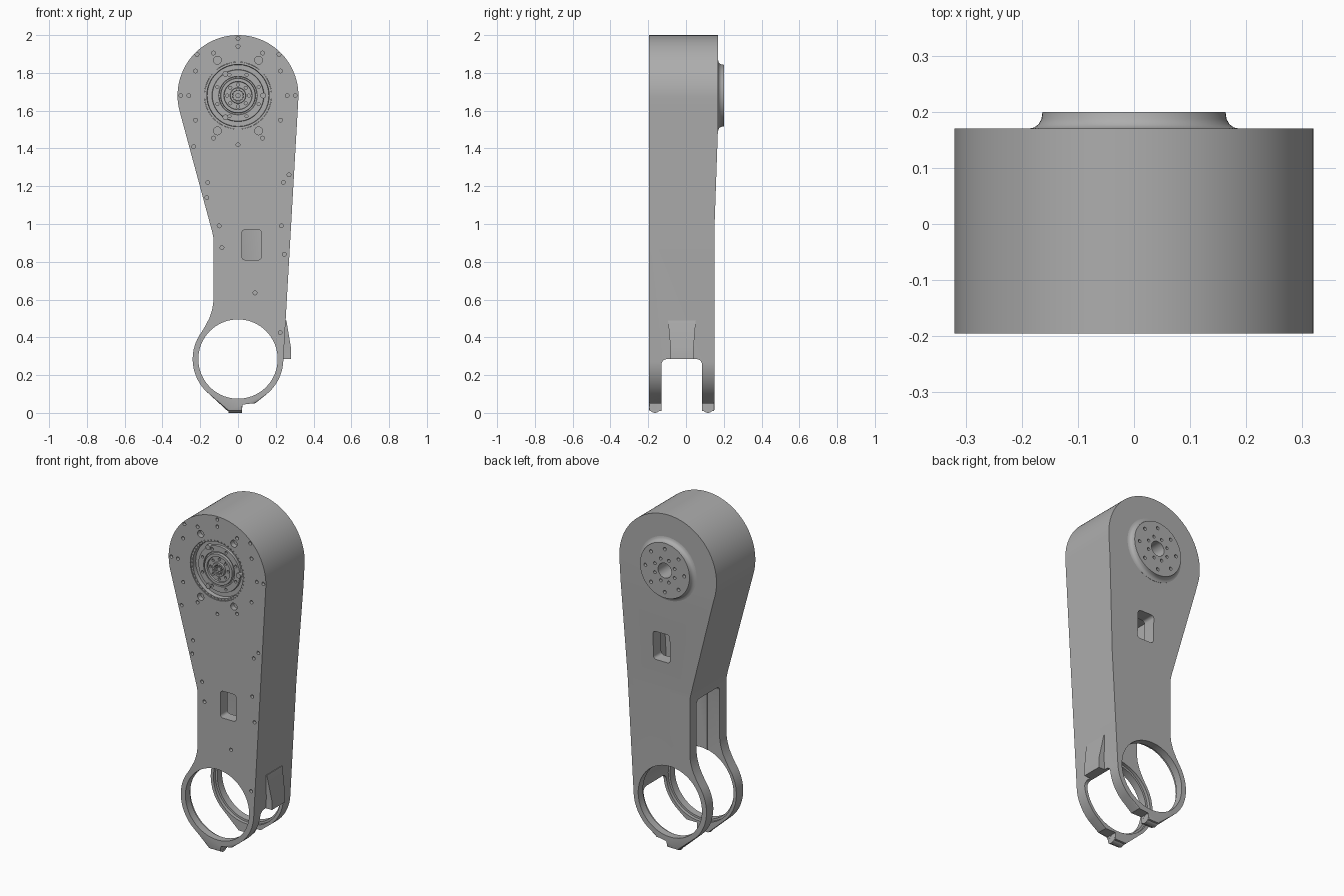
import bpy, bmesh
from math import sin, cos, pi, radians

if "Cube" in bpy.data.objects:
    bpy.data.objects.remove(bpy.data.objects["Cube"])

grey = bpy.data.materials.new("satin grey")
grey.use_nodes = True
grey.diffuse_color = (0.42, 0.42, 0.42, 1)
grey.node_tree.nodes["Principled BSDF"].inputs["Base Color"].default_value = grey.diffuse_color

HUB_Z, RING_Z = 1.68, 0.285
FRONT, BACK = -0.195, 0.17


def arc(cx, cz, r, start, end, n):
    steps = [radians(start + (end - start) * i / n) for i in range(n + 1)]
    return [(cx + r * cos(a), cz + r * sin(a)) for a in steps]


def rounded(x0, x1, z0, z1, r):
    return (arc(x1 - r, z1 - r, r, 0, 90, 5) + arc(x0 + r, z1 - r, r, 90, 180, 5)
            + arc(x0 + r, z0 + r, r, 180, 270, 5) + arc(x1 - r, z0 + r, r, 270, 360, 5))


def add_prism(bm, pts, a, b, axis="y"):
    """Extrude a closed outline from a to b along the axis."""
    def place(p, t):
        return (p[0], t, p[1]) if axis == "y" else (t, p[0], p[1])
    low = [bm.verts.new(place(p, a)) for p in pts]
    high = [bm.verts.new(place(p, b)) for p in pts]
    bm.faces.new(low)
    bm.faces.new(high[::-1])
    for i in range(len(pts)):
        j = (i + 1) % len(pts)
        bm.faces.new((low[j], low[i], high[i], high[j]))


def finish(name, bm):
    bmesh.ops.recalc_face_normals(bm, faces=bm.faces)
    mesh = bpy.data.meshes.new(name)
    bm.to_mesh(mesh)
    bm.free()
    obj = bpy.data.objects.new(name, mesh)
    bpy.context.collection.objects.link(obj)
    return obj


def prisms(name, items):
    bm = bmesh.new()
    for item in items:
        add_prism(bm, *item)
    return finish(name, bm)


def hole(x, z, r, a, b, n=16):
    return (arc(x, z, r, 0, 360 - 360 / n, n - 1), a, b)


def bolt_circle(count, radius, r, a, b, start=0):
    return [hole(*p, r, a, b) for p in
            arc(0, HUB_Z, radius, start, start + 360 - 360 / count, count - 1)]


def lathe(name, profile, n=64):
    """Spin (radius, y) points about the hub axis; ends meet the axis."""
    bm = bmesh.new()
    rings = []
    for r, y in profile:
        count = n if r > 0 else 1
        rings.append([bm.verts.new((r * cos(2 * pi * i / n), y, HUB_Z + r * sin(2 * pi * i / n)))
                      for i in range(count)])
    for p, q in zip(rings, rings[1:]):
        for i in range(n):
            j = (i + 1) % n
            quad = [p[i % len(p)], p[j % len(p)], q[j % len(q)], q[i % len(q)]]
            bm.faces.new(list(dict.fromkeys(quad)))
    return finish(name, bm)


def cut(obj, items):
    cutter = prisms("cutter", items)
    mod = obj.modifiers.new("cut", "BOOLEAN")
    mod.operation, mod.solver, mod.object = "DIFFERENCE", "EXACT", cutter
    deps = bpy.context.evaluated_depsgraph_get()
    mesh = bpy.data.meshes.new_from_object(obj.evaluated_get(deps))
    obj.modifiers.clear()
    obj.data = mesh
    bpy.data.objects.remove(cutter)


def shade(obj):
    obj.data.materials.clear()
    obj.data.materials.append(grey)
    for poly in obj.data.polygons:
        poly.material_index = 0
    bpy.ops.object.select_all(action="DESELECT")
    obj.select_set(True)
    bpy.context.view_layer.objects.active = obj
    bpy.ops.object.shade_smooth_by_angle(angle=radians(30))


# Arm housing: tapered outline with a round head and a clamp ring
outline = (arc(0, HUB_Z, 0.32, -3, 195, 56) + [(-0.137, 0.96), (-0.131, 0.93), (-0.13, 0.9),
           (-0.13, 0.59), (-0.136, 0.55), (-0.15, 0.505), (-0.17, 0.466)]
           + arc(0, RING_Z, 0.24, 143, 225, 20)
           + [(-0.055, 0.01), (0.02, 0.01), (0.02, 0.05), (0.09, 0.05)]
           + arc(0, RING_Z, 0.24, -50, -3, 12))
bm = bmesh.new()
add_prism(bm, outline, FRONT, BACK)
rim = [e for e in bm.edges if abs(e.verts[0].co.y - e.verts[1].co.y) < 1e-6]
bmesh.ops.bevel(bm, geom=rim, offset=0.006, segments=2, affect="EDGES", profile=0.5)
for z in (1.53, 0.96):
    geom = bm.verts[:] + bm.edges[:] + bm.faces[:]
    bmesh.ops.bisect_plane(bm, geom=geom, plane_co=(0, 0, z), plane_no=(0, 0, 1))
for v in bm.verts:
    if v.co.y > 0:
        v.co.y -= 0.02 * min(1, max(0, (1.53 - v.co.z) / 0.57))
arm = finish("arm_housing", bm)

# Inner cavity, fork gap, side opening and clamp bores
cut(arm, [([(-0.09, 0.3), (0.2, 0.3), (0.215, 0.9), (0.24, 1.35), (-0.1, 1.35)], -0.128, 0.083)])
cut(arm, [(rounded(-0.13, 0.085, -0.3, RING_Z, 0.03), -0.5, 0.5, "x")])
cut(arm, [(rounded(-0.131, 0.086, 0.2, 0.9, 0.025), -0.5, -0.05, "x")])
cut(arm, [hole(0, RING_Z, 0.21, -0.5, 0.5, 72)])
cut(arm, [hole(0, RING_Z, 0.222, -0.15, 0.105, 72)])

# Windows in the front and back walls
cut(arm, [(rounded(0.02, 0.125, 0.81, 0.97, 0.018), -0.3, -0.1),
          (rounded(-0.005, 0.105, 1.11, 1.28, 0.018), 0.06, 0.3)])

# Front screw holes and hub recess
screws = [(0, 1.982), (-0.235, 1.41), (0.27, 1.26), (-0.165, 1.14), (-0.085, 0.875),
          (0.245, 0.84), (0.09, 0.635), (0.223, 0.425), (-0.16, 1.22), (0.24, 1.22),
          (-0.1, 0.99), (0.23, 0.99)]
screws += [(s * x, z) for s in (-1, 1) for x, z in ((0.303, HUB_Z), (0.217, 1.898))]
holes = [hole(x, z, 0.01, -0.3, -0.175) for x, z in screws]
holes += bolt_circle(12, 0.26, 0.01, -0.3, -0.175)
holes += [hole(sx * 0.109, HUB_Z + sz * 0.187, 0.021, -0.3, -0.165)
          for sx in (-1, 1) for sz in (-1, 1)]
holes.append(hole(0, HUB_Z, 0.178, -0.3, -0.15, 64))
cut(arm, holes)

# Stepped drive hub in the front recess
hub = lathe("drive_hub", [(0, -0.14), (0.177, -0.14), (0.177, -0.19), (0.165, -0.19),
            (0.163, -0.165), (0.138, -0.165), (0.136, -0.178), (0.102, -0.178), (0.1, -0.17),
            (0.093, -0.17), (0.091, -0.185), (0.075, -0.185), (0.073, -0.176), (0.042, -0.176),
            (0.04, -0.188), (0.03, -0.188), (0.028, -0.155), (0, -0.155)])
cut(hub, bolt_circle(8, 0.118, 0.008, -0.3, -0.165, 22.5)
    + bolt_circle(8, 0.058, 0.008, -0.3, -0.165))

# Three bolt heads, a toothed rim and a splined core on the hub
bolts = prisms("hub_bolts", bolt_circle(3, 0.133, 0.015, -0.188, -0.15))
teeth = prisms("hub_rim_teeth", bolt_circle(48, 0.171, 0.004, -0.194, -0.18))
core = prisms("hub_core_splines", bolt_circle(12, 0.028, 0.004, -0.186, -0.15)
              + [hole(0, HUB_Z, 0.013, -0.18, -0.15)])

# Output flange at the back with its bolt holes and bore
flange = lathe("output_flange", [(0, 0.14), (0.188, 0.14), (0.188, 0.17), (0.178, 0.172),
               (0.17, 0.178), (0.165, 0.187), (0.163, 0.2), (0, 0.2)])
back_holes = (bolt_circle(8, 0.128, 0.01, 0.18, 0.3) + bolt_circle(8, 0.07, 0.009, 0.18, 0.3, 22.5)
              + [hole(0, HUB_Z, 0.044, 0.1, 0.3, 32)])
cut(flange, back_holes)
cut(arm, [hole(0, HUB_Z, 0.044, 0.1, 0.3, 32)])

# Cable cover on the side, narrowing to the bottom
bm = bmesh.new()
sections = [(0.49, 0.256, -0.095, 0.052), (0.34, 0.281, -0.082, 0.04), (RING_Z, 0.281, -0.082, 0.04)]
rows = [[bm.verts.new(c) for c in ((0.236, y0, z), (x, y0, z), (x, y1, z), (0.236, y1, z))]
        for z, x, y0, y1 in sections]
for p, q in zip(rows, rows[1:]):
    for i in range(4):
        bm.faces.new((p[i], p[(i + 1) % 4], q[(i + 1) % 4], q[i]))
bm.faces.new(rows[0])
bm.faces.new(rows[-1][::-1])
cover = finish("side_cable_cover", bm)

# Clamp screw barrels under both rings
barrels = []
for label, y in (("front", -0.165), ("back", 0.116)):
    barrel = prisms(label + "_clamp_barrel", [(*hole(y, 0.03, 0.03, -0.05, 0.021, 24), "x")])
    cut(barrel, [(*hole(y, 0.03, 0.016, 0, 0.1), "x")])
    barrels.append(barrel)

for part in [arm, hub, bolts, teeth, core, flange, cover] + barrels:
    shade(part)
